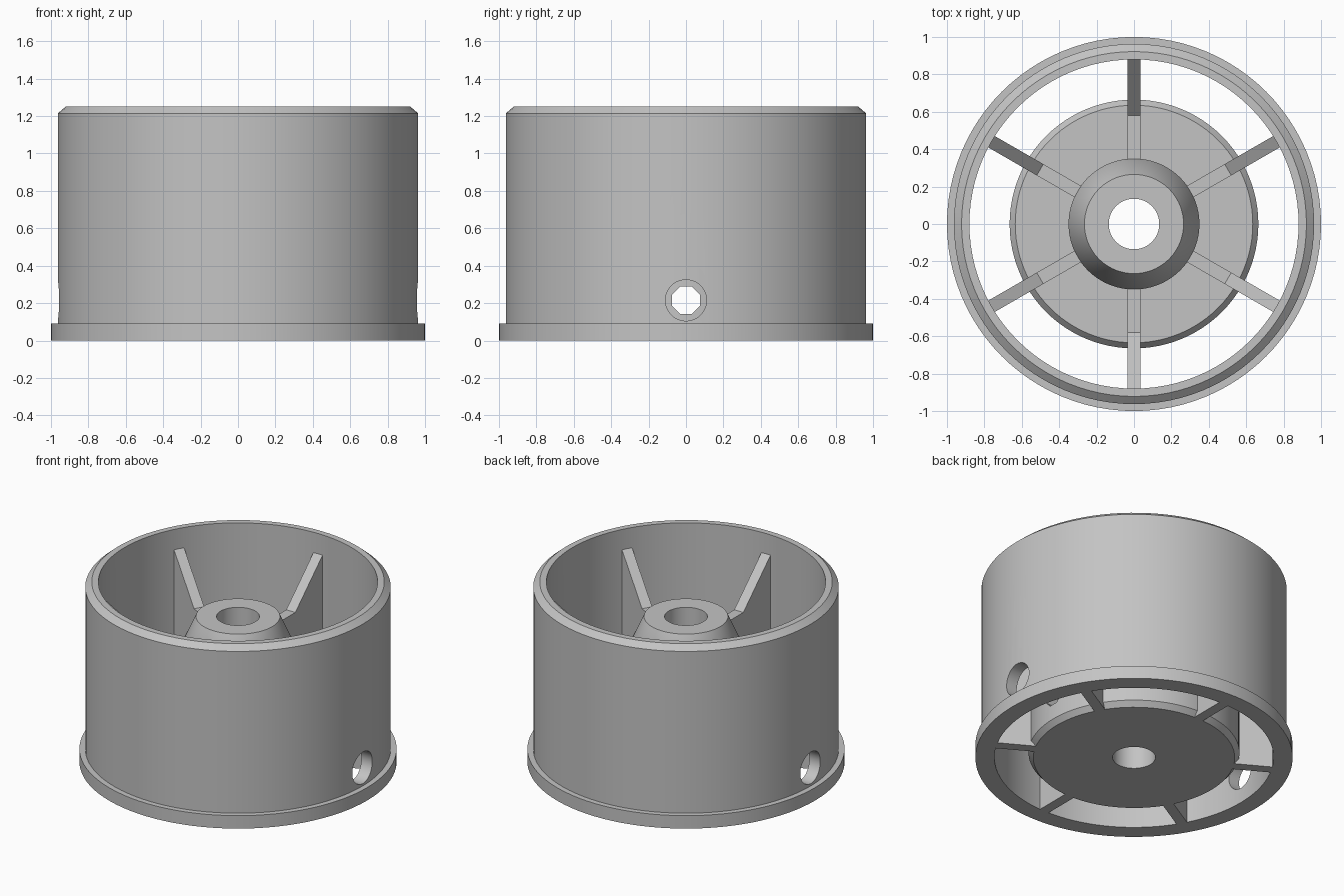
import bpy, bmesh, math
from mathutils import Matrix, Vector

cube = bpy.data.objects.get("Cube")
if cube:
    bpy.data.objects.remove(cube, do_unlink=True)

grey = bpy.data.materials.new("plain grey")
grey.use_nodes = True
COLOUR = (0.55, 0.55, 0.55, 1.0)
grey.diffuse_color = COLOUR
grey.node_tree.nodes["Principled BSDF"].inputs["Base Color"].default_value = COLOUR


def make_object(name, bm):
    """Turn a bmesh into a linked grey object."""
    bmesh.ops.recalc_face_normals(bm, faces=bm.faces)
    mesh = bpy.data.meshes.new(name)
    bm.to_mesh(mesh)
    bm.free()
    mesh.materials.append(grey)
    obj = bpy.data.objects.new(name, mesh)
    bpy.context.collection.objects.link(obj)
    return obj


def select_only(obj):
    bpy.ops.object.select_all(action='DESELECT')
    obj.select_set(True)
    bpy.context.view_layer.objects.active = obj


def lathe(name, profile, steps=96):
    """Revolve a closed (radius, z) profile around the z axis."""
    bm = bmesh.new()
    verts = [bm.verts.new((r, 0, z)) for r, z in profile]
    edges = [bm.edges.new((verts[i - 1], verts[i])) for i in range(len(verts))]
    bmesh.ops.spin(bm, geom=verts + edges, cent=(0, 0, 0), axis=(0, 0, 1),
                   angle=math.tau, steps=steps)
    bmesh.ops.remove_doubles(bm, verts=bm.verts, dist=1e-4)
    return make_object(name, bm)


def drill_x(obj, radius, sides, z):
    """Cut a hole along the x axis, right through the part."""
    bm = bmesh.new()
    matrix = (Matrix.Translation((0, 0, z)) @ Matrix.Rotation(math.pi / 2, 4, 'Y')
              @ Matrix.Rotation(math.pi / sides, 4, 'Z'))
    bmesh.ops.create_cone(bm, cap_ends=True, segments=sides, radius1=radius,
                          radius2=radius, depth=2.4, matrix=matrix)
    cutter = make_object("hole_cutter", bm)
    cutter.hide_render = True
    mod = obj.modifiers.new("hole", 'BOOLEAN')
    mod.operation = 'DIFFERENCE'
    mod.solver = 'EXACT'
    mod.object = cutter
    select_only(obj)
    bpy.ops.object.modifier_apply(modifier=mod.name)
    bpy.data.objects.remove(cutter, do_unlink=True)


def smooth(obj):
    select_only(obj)
    bpy.ops.object.shade_smooth_by_angle(angle=math.radians(25))


# Outer drum with bottom flange and chamfered top rim
drum = lathe("outer_drum", [(0.88, 0), (1.0, 0), (1.0, 0.09), (0.963, 0.09),
                            (0.963, 1.215), (0.922, 1.25), (0.88, 1.25)])
drill_x(drum, 0.11, 32, 0.215)
smooth(drum)

# Hub: chamfered base disc, boss and tapered top around a through bore
hub = lathe("hub", [(0.135, 0), (0.635, 0), (0.665, 0.035), (0.665, 0.395),
                    (0.635, 0.43), (0.35, 0.43), (0.35, 0.82),
                    (0.265, 1.01), (0.135, 1.01)])
drill_x(hub, 0.08, 8, 0.215)
smooth(hub)

# Six radial ribs joining the hub to the drum
RIB = [(0.634, 0), (0.884, 0), (0.884, 1.113), (0.58, 0.825),
       (0.28, 0.825), (0.28, 0.05), (0.634, 0.05)]
HALF = 0.035
for i in range(6):
    bm = bmesh.new()
    face = bm.faces.new([bm.verts.new((r, -HALF, z)) for r, z in RIB])
    side = bmesh.ops.extrude_face_region(bm, geom=[face])["geom"]
    bmesh.ops.translate(bm, vec=Vector((0, 2 * HALF, 0)),
                        verts=[g for g in side if isinstance(g, bmesh.types.BMVert)])
    bmesh.ops.rotate(bm, verts=bm.verts, cent=(0, 0, 0),
                     matrix=Matrix.Rotation(math.radians(30 + 60 * i), 3, 'Z'))
    make_object(f"rib_{i + 1}", bm)
